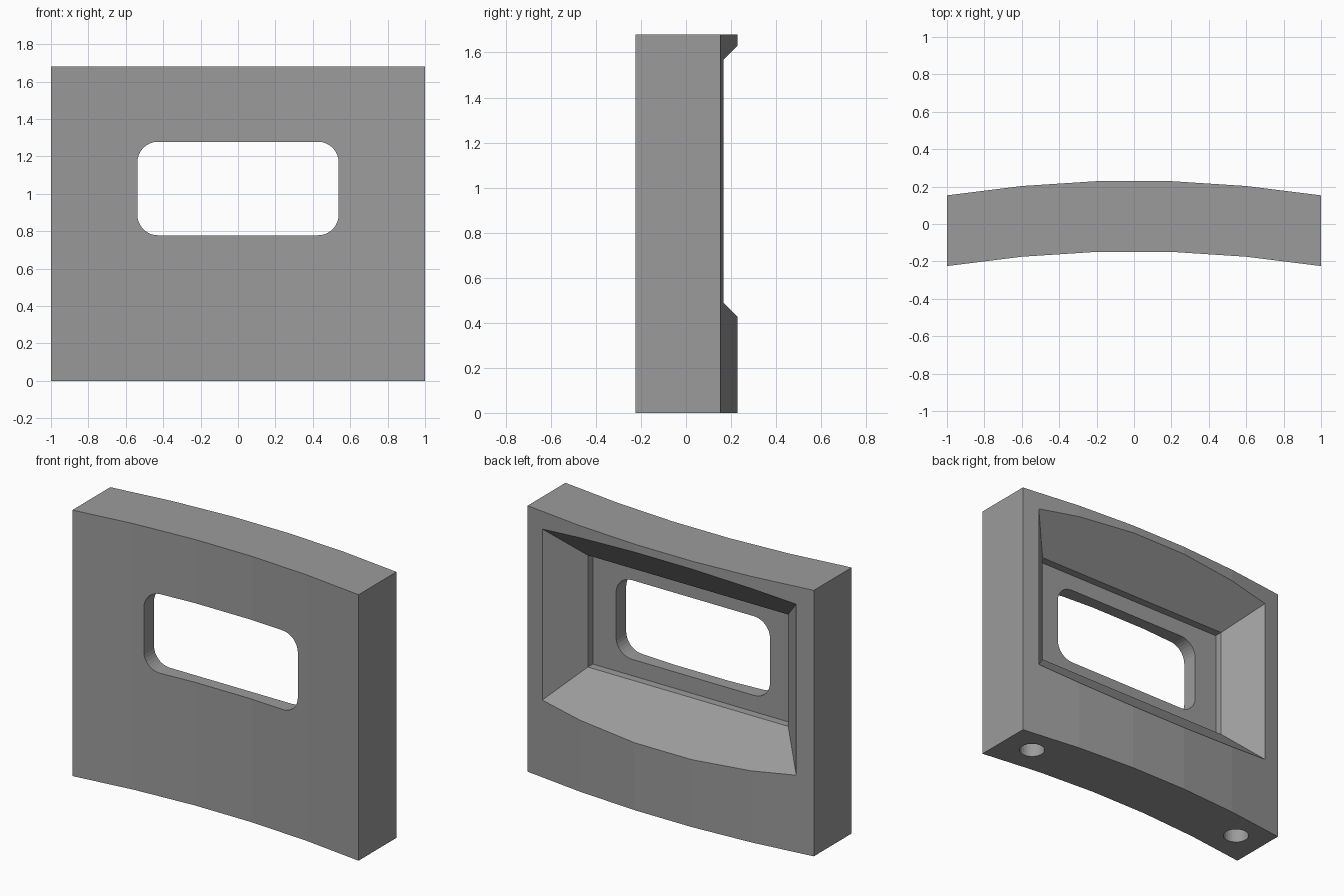
import bpy, bmesh, math

if "Cube" in bpy.data.objects:
    bpy.data.objects.remove(bpy.data.objects["Cube"])

grey = bpy.data.materials.new("mid grey")
grey.diffuse_color = (0.33, 0.33, 0.33, 1)
grey.use_nodes = True
grey.node_tree.nodes["Principled BSDF"].inputs["Base Color"].default_value = grey.diffuse_color


def solid(name, bottom, top):
    """Closed solid lofted between two matching rings."""
    bm = bmesh.new()
    a = [bm.verts.new(p) for p in bottom]
    b = [bm.verts.new(p) for p in top]
    bm.faces.new(a)
    bm.faces.new(b)
    n = len(a)
    for i in range(n):
        j = (i + 1) % n
        bm.faces.new((a[i], a[j], b[j], b[i]))
    bmesh.ops.recalc_face_normals(bm, faces=bm.faces)
    mesh = bpy.data.meshes.new(name)
    bm.to_mesh(mesh)
    bm.free()
    mesh.materials.append(grey)
    obj = bpy.data.objects.new(name, mesh)
    bpy.context.collection.objects.link(obj)
    return obj


def rect(hx, hz, y, cz=1.028):
    return [(sx * hx, y, cz + sz * hz) for sx, sz in ((-1, -1), (1, -1), (1, 1), (-1, 1))]


def rounded(hx, hz, r, y, cz=1.028, steps=8):
    ring = []
    for q, (sx, sz) in enumerate(((1, 1), (-1, 1), (-1, -1), (1, -1))):
        for i in range(steps + 1):
            t = math.pi / 2 * (q + i / steps)
            ring.append((sx * (hx - r) + r * math.cos(t), y,
                         cz + sz * (hz - r) + r * math.sin(t)))
    return ring


# Gently bowed wall panel
bow = [(-1, 0.153), (-0.6, 0.203), (-0.2, 0.229), (0.2, 0.229), (0.6, 0.203), (1, 0.153)]
outline = bow + [(x, y - 0.378) for x, y in reversed(bow)]
panel = solid("bowed_panel", [(x, y, 0) for x, y in outline], [(x, y, 1.68) for x, y in outline])

# Splayed recess, its square rebate, and the rounded window opening
cutters = [
    solid("recess_cutter", rect(0.70, 0.353, -0.02), rect(1.02, 0.673, 0.30)),
    solid("rebate_cutter", rect(0.70, 0.353, -0.07), rect(0.70, 0.353, 0.02)),
    solid("window_cutter", rounded(0.538, 0.25, 0.11, -0.4), rounded(0.538, 0.25, 0.11, 0.4)),
]

# Blind mounting holes in the underside
for side in (-1, 1):
    ring = [(side * 0.8 + 0.076 * math.cos(k * math.tau / 32), 0.076 * math.sin(k * math.tau / 32))
            for k in range(32)]
    cutters.append(solid("hole_cutter", [(x, y, -0.1) for x, y in ring], [(x, y, 0.4) for x, y in ring]))

for cutter in cutters:
    cutter.hide_render = True
    cutter.hide_set(True)
    mod = panel.modifiers.new(cutter.name, 'BOOLEAN')
    mod.operation = 'DIFFERENCE'
    mod.solver = 'EXACT'
    mod.object = cutter
